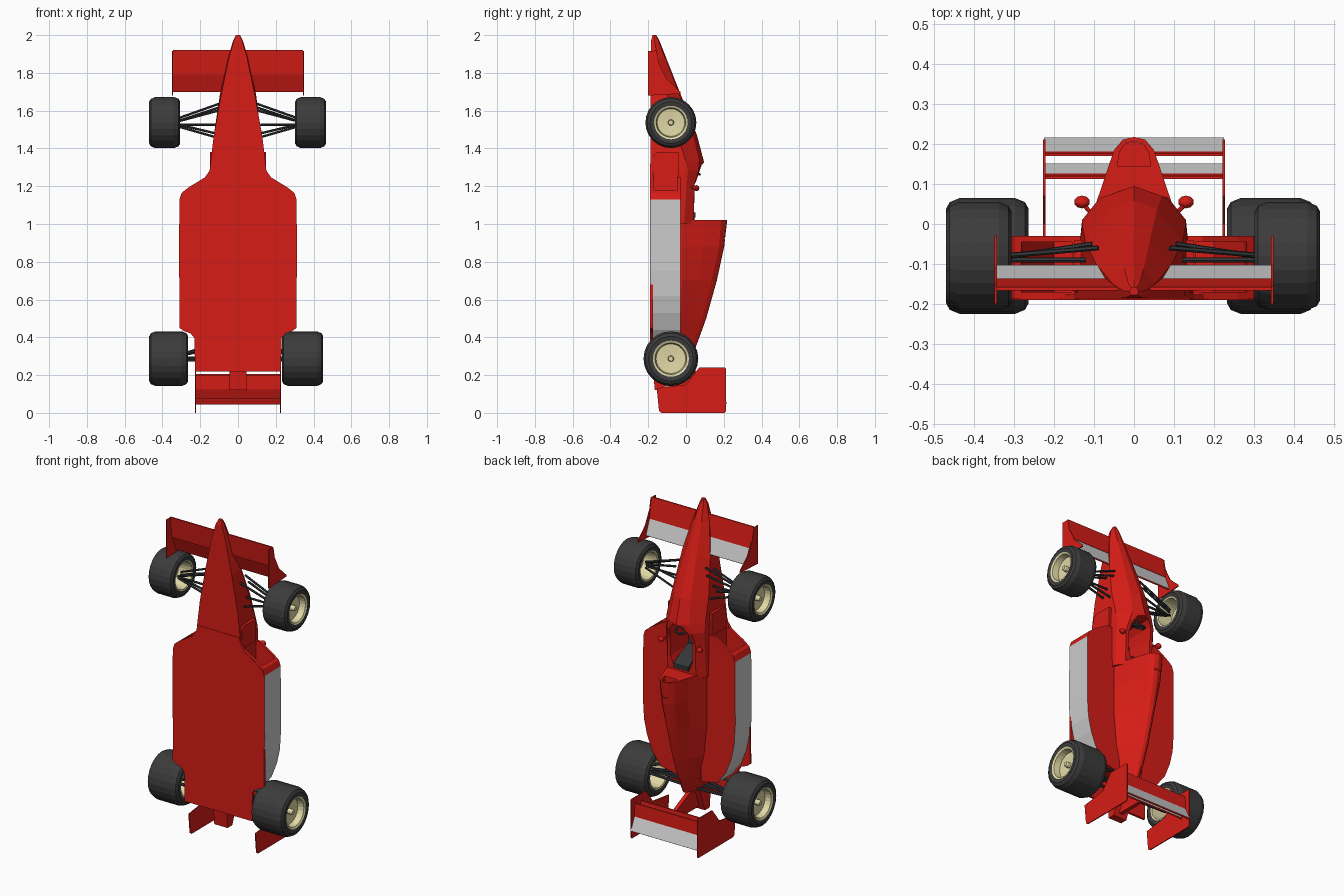
import bpy, bmesh, math
from mathutils import Vector

if "Cube" in bpy.data.objects:
    bpy.data.objects.remove(bpy.data.objects["Cube"])


def material(name, r, g, b):
    m = bpy.data.materials.new(name)
    m.diffuse_color = (r, g, b, 1)
    m.use_nodes = True
    m.node_tree.nodes["Principled BSDF"].inputs["Base Color"].default_value = m.diffuse_color
    return m


RED = material("red_paint", 0.68, 0.012, 0.008)
WHITE = material("white_paint", 0.85, 0.83, 0.83)
RUBBER = material("rubber", 0.045, 0.045, 0.045)
CREAM = material("cream_rim", 0.75, 0.69, 0.38)
DARK = material("dark_metal", 0.035, 0.037, 0.04)


def rings_to_object(name, rings, mat, closed=False):
    """Skin a list of point rings; cap the ends unless the list loops."""
    bm = bmesh.new()
    vs = [[bm.verts.new(p) for p in r] for r in rings]
    n = len(vs[0])
    for i in range(len(vs) if closed else len(vs) - 1):
        a, b = vs[i], vs[(i + 1) % len(vs)]
        for k in range(n):
            bm.faces.new((a[k], a[(k + 1) % n], b[(k + 1) % n], b[k]))
    if not closed:
        bm.faces.new(vs[0])
        bm.faces.new(vs[-1])
    bmesh.ops.remove_doubles(bm, verts=bm.verts, dist=1e-5)
    bmesh.ops.recalc_face_normals(bm, faces=bm.faces)
    me = bpy.data.meshes.new(name)
    bm.to_mesh(me)
    bm.free()
    me.materials.append(mat)
    ob = bpy.data.objects.new(name, me)
    bpy.context.collection.objects.link(ob)
    return ob


def prism(name, pts, axis, a, b, mat):
    """Extrude (y,z) points along x, (x,z) along y or (x,y) along z."""
    i = "xyz".index(axis)
    return rings_to_object(name, [[(*p[:i], t, *p[i:]) for p in pts] for t in (a, b)], mat)


def hull(name, sections, mat):
    """Loft symmetric sections (z, half outline points from bottom to crown)."""
    rings = []
    for z, *half in sections:
        left = [(-x, y) for x, y in reversed(half) if x > 0]
        rings.append([(x, y, z) for x, y in half + left])
    return rings_to_object(name, rings, mat)


def lathe(name, profile, centre, side, mat, n=24):
    """Revolve a closed (radius, offset) profile about the x axis."""
    rings = []
    for k in range(n):
        t = 2 * math.pi * k / n
        rings.append([(centre[0] + side * a, centre[1] + r * math.cos(t),
                       centre[2] + r * math.sin(t)) for r, a in profile])
    return rings_to_object(name, rings, mat, closed=True)


def rod(name, p, q, r, mat, n=6):
    p, q = Vector(p), Vector(q)
    d = (q - p).normalized()
    u = d.orthogonal().normalized()
    v = d.cross(u)
    ang = [2 * math.pi * k / n for k in range(n)]
    return rings_to_object(name, [[c + r * (u * math.cos(t) + v * math.sin(t)) for t in ang]
                                  for c in (p, q)], mat)


def cut(ob, cutter):
    m = ob.modifiers.new("cut", "BOOLEAN")
    m.operation, m.solver, m.object = "DIFFERENCE", "EXACT", cutter
    bpy.context.view_layer.objects.active = ob
    bpy.ops.object.modifier_apply(modifier="cut")
    bpy.data.objects.remove(cutter)


def paint(ob, mat, test):
    ob.data.materials.append(mat)
    for f in ob.data.polygons:
        if test(f):
            f.material_index = 1


def mirrored(pts):
    return pts + [(-x, z) for x, z in reversed(pts) if x > 0]


# Nose and cockpit tub
tub = hull("nose_and_tub", [
    (2.00, (.008, -.178), (.011, -.168), (.007, -.16), (0, -.157)),
    (1.97, (.022, -.185), (.026, -.168), (.015, -.146), (0, -.141)),
    (1.88, (.048, -.187), (.053, -.15), (.024, -.112), (0, -.105)),
    (1.69, (.088, -.187), (.095, -.10), (.040, -.04), (0, -.03)),
    (1.47, (.128, -.187), (.122, -.045), (.058, .038), (0, .058)),
    (1.33, (.145, -.187), (.130, 0), (.070, .07), (0, .095)),
    (1.28, (.150, -.187), (.130, .01), (.085, .066), (0, .085)),
    (1.21, (.150, -.187), (.130, .005), (.095, .045), (0, .05)),
    (1.00, (.150, -.187), (.130, -.01), (.095, .04), (0, .043))], RED)
cut(tub, prism("cockpit_cutter", mirrored(
    [(0, 1.32), (.035, 1.315), (.06, 1.28), (.075, 1.22), (.075, 1.1), (.05, 1.035)]),
    "y", -.13, .2, RED))

# Engine cover with air intake
cover = hull("engine_cover", [
    (1.02, (.13, -.18), (.12, -.02), (.082, .09), (.05, .185), (.028, .211), (0, .218)),
    (.88, (.13, -.18), (.12, -.02), (.08, .09), (.045, .175), (.022, .197), (0, .202)),
    (.70, (.13, -.18), (.12, -.02), (.07, .07), (.035, .135), (.018, .157), (0, .163)),
    (.50, (.12, -.18), (.10, -.03), (.055, .04), (.03, .085), (.016, .102), (0, .107)),
    (.37, (.09, -.18), (.075, -.05), (.045, .01), (.026, .04), (.014, .056), (0, .06)),
    (.27, (.06, -.18), (.05, -.07), (.035, -.03), (.02, .0), (.01, .015), (0, .02))], RED)
cut(cover, prism("intake_cutter", mirrored(
    [(.042, .145), (.036, .18), (.022, .202), (0, .207)]), "z", .92, 1.1, RED))

# Flat floor
prism("floor", mirrored([(.14, 1.32), (.152, 1.28), (.18, 1.24), (.26, 1.193), (.298, 1.16),
                         (.308, 1.13), (.309, .45), (.29, .435), (.25, .42), (.23, .395),
                         (.228, .22)]), "y", -.19, -.176, RED)
prism("diffuser_tail", [(-.182, .3), (-.165, .12), (-.12, .12), (-.05, .3)], "x", -.045, .045, RED)
prism("rear_wing_post", [(-.14, .27), (-.14, .14), (.118, .14), (.118, .19), (-.05, .27)],
      "x", -.012, .012, RED)

# Side pods with hollow inlets
for s, side in ((1, "right"), (-1, "left")):
    outline = [(.1, 1.25), (.17, 1.25), (.26, 1.195), (.298, 1.165), (.31, 1.13), (.313, .75),
               (.305, .62), (.285, .53), (.25, .44), (.19, .36), (.08, .34)]
    pod = prism("side_pod_" + side, [(s * x, z) for x, z in outline], "y", -.188, -.03, RED)
    cut(pod, prism("inlet_cutter", [(s * .155, 1.3), (s * .295, 1.3), (s * .275, 1.12),
                                    (s * .20, .95), (s * .155, .95)], "y", -.17, -.045, RED))
    paint(pod, WHITE, lambda f: f.normal.x * s > .5 and abs(f.center.x) > .2
          and f.center.z < 1.1 and f.area > .01)
    prism("tub_side_panel_" + side, [(-.172, 1.19), (-.172, 1.36), (-.155, 1.38), (-.04, 1.38),
                                     (-.04, 1.19)], "x", s * .13, s * .149, RED)

    # Mirrors
    bpy.ops.mesh.primitive_uv_sphere_add(segments=10, ring_count=6, radius=.02,
                                         location=(s * .13, .055, 1.19))
    mir = bpy.context.object
    mir.name = "mirror_" + side
    mir.scale = (1, .8, .8)
    mir.data.materials.append(RED)
    rod("mirror_stalk_" + side, (s * .10, .02, 1.2), (s * .13, .052, 1.19), .006, RED)

    # Wing end plates
    prism("front_end_plate_" + side, [(-.2, 1.68), (-.2, 1.915), (-.155, 1.915), (-.143, 1.85),
                                      (-.10, 1.765), (-.03, 1.70), (-.03, 1.69)],
          "x", s * .343, s * .349, RED)
    prism("rear_end_plate_" + side, [(-.155, .13), (-.143, .01), (-.13, 0), (.205, 0), (.212, .01),
                                     (.212, .235), (.205, .24), (.07, .24), (.0, .15)],
          "x", s * .222, s * .228, RED)

    # Front suspension arms
    hub_x = s * .33
    for p, q in (((.09, -.06, 1.64), (-.08, 1.555)), ((.105, -.05, 1.60), (-.085, 1.54)),
                 ((.12, -.09, 1.525), (-.09, 1.525)), ((.12, -.06, 1.46), (-.08, 1.52)),
                 ((.09, -.12, 1.62), (-.11, 1.54)), ((.12, -.12, 1.48), (-.11, 1.53))):
        rod("front_arm_" + side, (s * p[0], p[1], p[2]), (hub_x, *q), .0065, DARK)
    # Rear suspension arms and drive shaft
    for p, q in (((.05, -.05, .36), (-.05, .30)), ((.04, -.05, .28), (-.05, .29)),
                 ((.06, -.13, .38), (-.12, .30)), ((.04, -.13, .28), (-.12, .28)),
                 ((.04, -.085, .29), (-.08, .29))):
        rod("rear_arm_" + side, (s * p[0], p[1], p[2]), (hub_x, *q), .009, DARK)

# Wheels: x centre, z centre, radius, half width
for name, x, z, R, h in (("front_left", -.388, 1.537, .135, .082), ("front_right", .384, 1.537, .135, .082),
                         ("rear_left", -.367, .287, .145, .103), ("rear_right", .342, .287, .145, .109)):
    s = 1 if x > 0 else -1
    c = (x, -.08, z)
    b = R * .18
    lathe("tyre_" + name, [(.65 * R, -h + .004), (.82 * R, -h), (.93 * R, -h + b * .35), (R, -h + b * 1.3),
                           (R, h - b * 1.3), (.93 * R, h - b * .35), (.82 * R, h), (.65 * R, h - .004)],
          c, s, RUBBER)
    lathe("rim_" + name, [(0, h - .02), (.012, h - .02), (.016, h - .028), (.016, h - .05), (.54 * R, h - .045),
                          (.58 * R, h - .008), (.66 * R, h - .003), (.66 * R, -h + .003),
                          (.60 * R, -h + .005), (.56 * R, h - .07), (0, h - .07)], c, s, CREAM)

# Wings: name, half span, main plane and flap profiles
for name, w, main, flap in (
        ("front_wing", .345, [(-.166, 1.92), (-.158, 1.92), (-.136, 1.795), (-.15, 1.79)],
         [(-.147, 1.795), (-.138, 1.795), (-.103, 1.705), (-.11, 1.70)]),
        ("rear_wing_upper", .225, [(.17, .205), (.177, .205), (.181, .125), (.172, .12)],
         [(.174, .125), (.181, .125), (.217, .05), (.209, .045)]),
        ("rear_wing_lower", .225, [(.113, .2), (.12, .2), (.126, .13), (.117, .125)],
         [(.119, .13), (.126, .13), (.151, .08), (.144, .075)])):
    prism(name + "_main", main, "x", -w, w, RED)
    paint(prism(name + "_flap", flap, "x", -w, w, RED), WHITE,
          lambda f: f.normal.y > .5 and f.normal.z > .2)

# Seat and steering wheel
prism("seat", [(-.12, 1.22), (-.12, 1.05), (.05, 1.035), (.05, 1.06), (.0, 1.09), (-.09, 1.13), (-.10, 1.22)],
      "x", -.05, .05, DARK)
bpy.ops.mesh.primitive_torus_add(major_segments=16, minor_segments=6, major_radius=.036, minor_radius=.007,
                                 location=(0, .038, 1.275), rotation=(math.radians(-20), 0, 0))
wheel = bpy.context.object
wheel.name = "steering_wheel"
wheel.data.materials.append(DARK)
rod("steering_column", (0, .038, 1.275), (0, .0, 1.36), .008, DARK)
